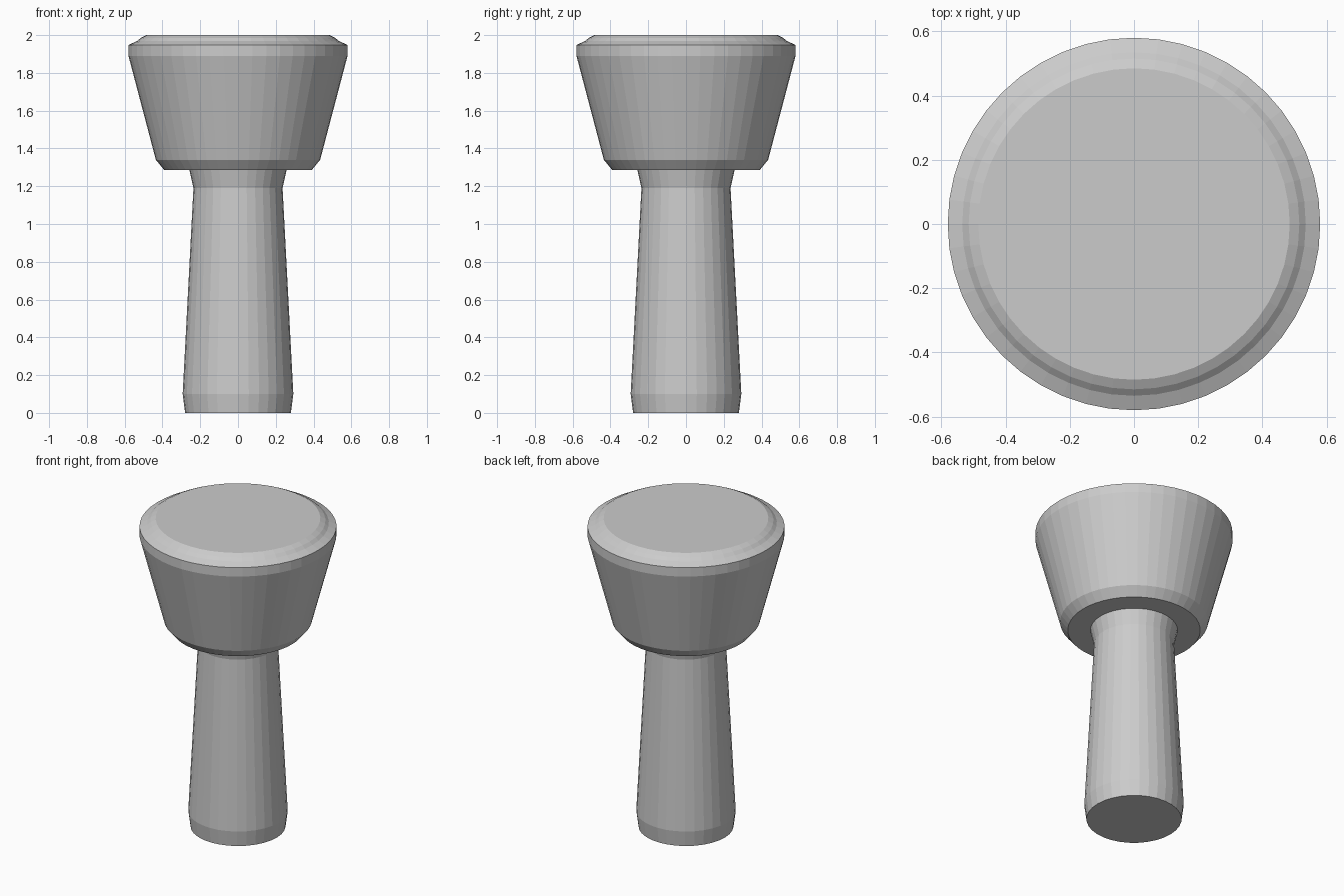
import bpy, bmesh
from math import cos, sin, tau

if "Cube" in bpy.data.objects:
    bpy.data.objects.remove(bpy.data.objects["Cube"])


def lathe(name, profile, sides):
    """Closed solid of revolution from (radius, z) points, bottom to top."""
    bm = bmesh.new()
    rings = [[bm.verts.new((r * cos(tau * i / sides), r * sin(tau * i / sides), z))
              for i in range(sides)] for r, z in profile]
    for a, b in zip(rings, rings[1:]):
        for i in range(sides):
            j = (i + 1) % sides
            bm.faces.new((a[i], a[j], b[j], b[i]))
    bm.faces.new(rings[0][::-1])
    bm.faces.new(rings[-1])
    mesh = bpy.data.meshes.new(name)
    bm.to_mesh(mesh)
    bm.free()
    obj = bpy.data.objects.new(name, mesh)
    bpy.context.collection.objects.link(obj)
    return obj


# Tapered stem with a bevelled foot and flared neck
lathe("stem", [(0.28, 0), (0.293, 0.1), (0.236, 1.19), (0.257, 1.285)], 32)

# Flared head, chamfered below, with a stepped and rounded top rim
lathe("head", [(0.39, 1.285), (0.435, 1.34), (0.58, 1.89), (0.58, 1.948),
               (0.535, 1.968), (0.515, 1.985), (0.485, 2.0)], 48)
